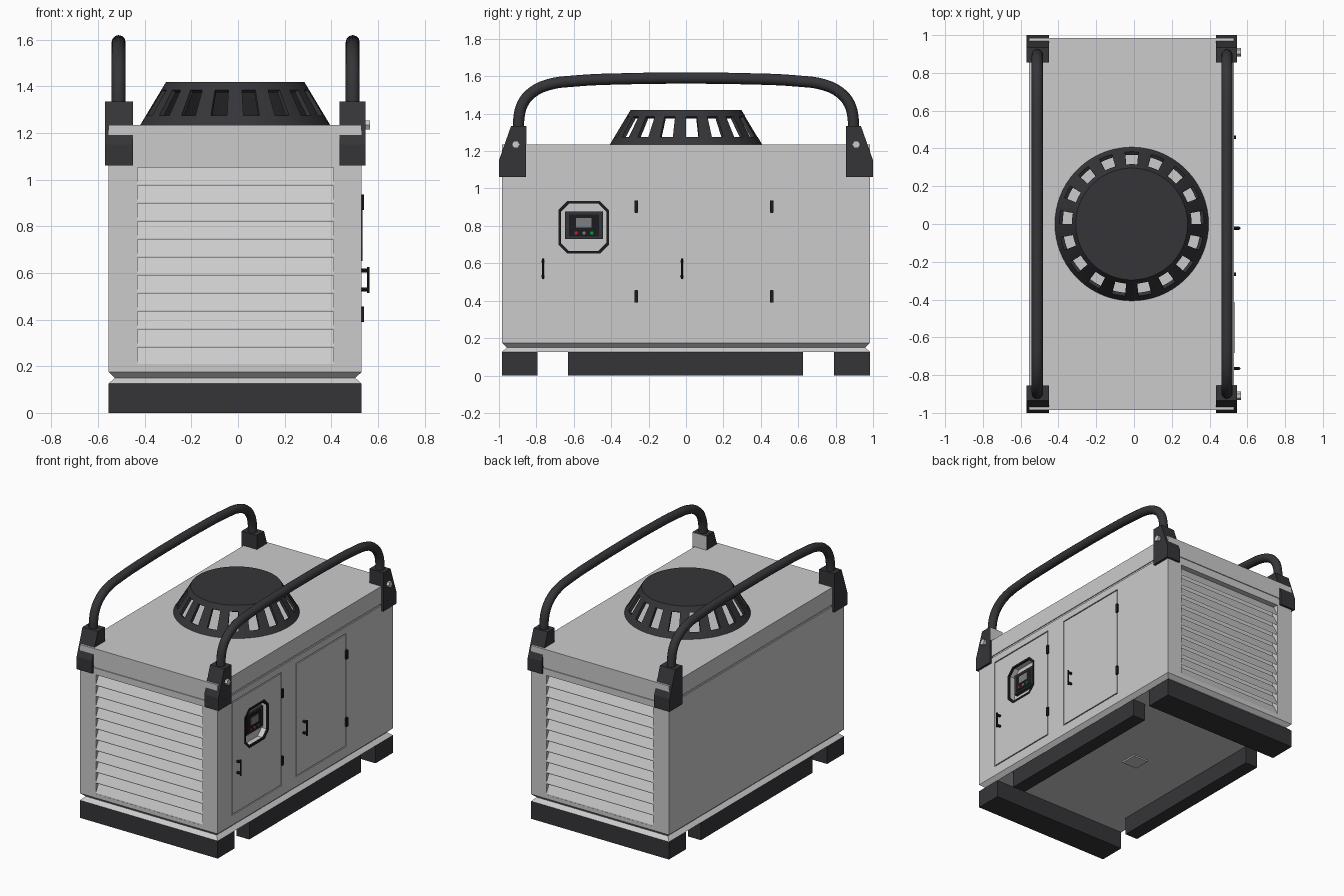
import bpy, bmesh, math
from mathutils import Matrix, Vector

if "Cube" in bpy.data.objects:
    bpy.data.objects.remove(bpy.data.objects["Cube"])

XL, XR, Y = -0.555, 0.53, 0.985      # cabinet sides and half length


def material(name, rgb):
    m = bpy.data.materials.new(name)
    m.diffuse_color = (*rgb, 1)
    m.use_nodes = True
    m.node_tree.nodes["Principled BSDF"].inputs["Base Color"].default_value = m.diffuse_color
    return m


DARK = material("dark_coating", (0.036, 0.035, 0.04))
BLACK = material("black_plastic", (0.012, 0.012, 0.014))
SCREEN = material("screen_grey", (0.2, 0.21, 0.22))
RED = material("red_lamp", (0.6, 0.01, 0.03))
GREEN = material("green_lamp", (0.0, 0.35, 0.03))


def finish(name, bm, mat=None, smooth=False):
    bmesh.ops.recalc_face_normals(bm, faces=bm.faces)
    me = bpy.data.meshes.new(name)
    bm.to_mesh(me)
    bm.free()
    ob = bpy.data.objects.new(name, me)
    bpy.context.collection.objects.link(ob)
    if mat:
        me.materials.append(mat)
    if smooth:
        shade(ob)
    return ob


def shade(ob):
    bpy.ops.object.select_all(action='DESELECT')
    ob.select_set(True)
    bpy.context.view_layer.objects.active = ob
    bpy.ops.object.shade_smooth_by_angle(angle=math.radians(35))


def bake(ob):
    dg = bpy.context.evaluated_depsgraph_get()
    me = bpy.data.meshes.new_from_object(ob.evaluated_get(dg))
    ob.modifiers.clear()
    ob.data = me


def rect(y0, y1, z0, z1):
    return [(y0, z0), (y1, z0), (y1, z1), (y0, z1)]


def octagon(y0, y1, z0, z1, c):
    return [(y0 + c, z0), (y1 - c, z0), (y1, z0 + c), (y1, z1 - c),
            (y1 - c, z1), (y0 + c, z1), (y0, z1 - c), (y0, z0 + c)]


def circle(y, z, r, n):
    return [(y + r * math.cos(2 * math.pi * i / n), z + r * math.sin(2 * math.pi * i / n)) for i in range(n)]


def prism(bm, pts, x0, x1):
    """Extrude a (y, z) profile from x0 to x1."""
    a, b = [[bm.verts.new((x, y, z)) for y, z in pts] for x in (x0, x1)]
    bm.faces.new(a)
    bm.faces.new(b)
    for i in range(len(pts)):
        j = (i + 1) % len(pts)
        bm.faces.new((a[i], a[j], b[j], b[i]))


def ring(bm, outer, inner, x0, x1):
    """Extruded frame between two (y, z) outlines."""
    loops = [[bm.verts.new((x, y, z)) for y, z in pts]
             for pts, x in ((outer, x0), (outer, x1), (inner, x1), (inner, x0))]
    for k in range(4):
        a, b = loops[k], loops[(k + 1) % 4]
        for i in range(len(a)):
            j = (i + 1) % len(a)
            bm.faces.new((a[i], a[j], b[j], b[i]))


def part(name, pts, x0, x1, mat=None, smooth=False):
    bm = bmesh.new()
    prism(bm, pts, x0, x1)
    return finish(name, bm, mat, smooth)


# Cabinet: stacked rectangles giving the bottom V groove and lid seam
bm = bmesh.new()
prev = None
for z, d in ((0.125, 0), (0.15, 0.027), (0.175, 0), (1.098, 0), (1.098, 0.006),
             (1.112, 0.006), (1.112, 0), (1.235, 0)):
    cur = [bm.verts.new((x, y, z)) for x, y in ((XL + d, d - Y), (XR - d, d - Y), (XR - d, Y - d), (XL + d, Y - d))]
    if prev:
        for i in range(4):
            j = (i + 1) % 4
            bm.faces.new((prev[i], prev[j], cur[j], cur[i]))
    else:
        bm.faces.new(cur)
    prev = cur
bm.faces.new(prev)
cabinet = finish("cabinet", bm)

# Cutter: louver recesses, door seams, control window
DOORS = ((-0.825, -0.265), (-0.105, 0.46))
bm = bmesh.new()
for s in (-1, 1):
    prism(bm, rect(s * (Y - 0.05), s * (Y + 0.05), 0.203, 1.052), -0.43, 0.41)
for y0, y1 in DOORS:
    g = 0.007
    ring(bm, rect(y0, y1, 0.245, 1.052), rect(y0 + g, y1 - g, 0.245 + g, 1.052 - g), XR - 0.008, XR + 0.02)
prism(bm, octagon(-0.675, -0.42, 0.66, 0.925, 0.045), XR - 0.05, XR + 0.03)
cutter = finish("cabinet_cutter", bm)
cutter.hide_render = True
mod = cabinet.modifiers.new("cut", 'BOOLEAN')
mod.operation, mod.solver, mod.object = 'DIFFERENCE', 'EXACT', cutter
bake(cabinet)
bpy.data.objects.remove(cutter)

# Louver slats at both ends
for s, name in ((-1, "front_louvers"), (1, "back_louvers")):
    bm = bmesh.new()
    p = 0.849 / 11
    for i in range(11):
        z = 0.203 + i * p
        o, n = s * (Y - 0.001), s * (Y - 0.04)
        top = min(z + p + 0.006, 1.052)
        prism(bm, [(o, z), (o, z + 0.007), (n, top), (n, top - 0.007)], -0.43, 0.41)
    finish(name, bm)

# Skids and drain plate
part("front_skid", rect(-Y, -0.795, 0, 0.125), XL, XR, DARK)
part("back_skid", rect(0.79, Y, 0, 0.125), XL, XR, DARK)
part("right_skid", rect(-0.63, 0.625, 0, 0.125), XR - 0.1, XR, DARK)
part("left_skid", rect(-0.63, 0.625, 0, 0.125), XL, XL + 0.1, DARK)
part("drain_plate", rect(-0.06, 0.06, 0.115, 0.126), -0.07, 0.05)

# Corner brackets, bolts and carry rails
BRACKET = [(1.0, 1.06), (0.855, 1.06), (0.855, 1.335), (0.935, 1.335), (1.0, 1.15)]
for side, x0, x1, xc in (("left", -0.57, -0.45, -0.512), ("right", 0.435, 0.546, 0.492)):
    for s, end in ((-1, "front"), (1, "back")):
        part(f"{end}_{side}_bracket", [(s * y, z) for y, z in BRACKET], x0, x1, DARK)
        if side == "right":
            part(f"{end}_bolt", circle(s * 0.91, 1.235, 0.022, 6), x1, x1 + 0.02)
    half = [(-0.895, 1.3), (-0.893, 1.38), (-0.872, 1.455), (-0.82, 1.515), (-0.735, 1.555), (-0.6, 1.574), (-0.3, 1.587)]
    path = half + [(0, 1.59)] + [(-y, z) for y, z in reversed(half)]
    cu = bpy.data.curves.new("rail_path", 'CURVE')
    cu.dimensions = '3D'
    cu.bevel_depth, cu.bevel_resolution, cu.resolution_u, cu.use_fill_caps = 0.03, 4, 4, True
    sp = cu.splines.new('BEZIER')
    sp.bezier_points.add(len(path) - 1)
    for bp, (y, z) in zip(sp.bezier_points, path):
        bp.co = (xc, y, z)
        bp.handle_left_type = bp.handle_right_type = 'AUTO'
    tmp = bpy.data.objects.new("rail_curve", cu)
    bpy.context.collection.objects.link(tmp)
    me = bpy.data.meshes.new_from_object(tmp.evaluated_get(bpy.context.evaluated_depsgraph_get()))
    bpy.data.objects.remove(tmp)
    rail = bpy.data.objects.new(f"{side}_rail", me)
    bpy.context.collection.objects.link(rail)
    me.materials.clear()
    me.materials.append(DARK)
    shade(rail)
part("bracket_inner_plate", rect(-0.856, -0.852, 1.235, 1.333), 0.437, 0.544)

# Slotted exhaust cowl: 17 openings in a hollow cone
N = 17 * 4
bm = bmesh.new()
rings = []
for z, r in ((1.235, 0.407), (1.275, 0.383), (1.385, 0.317), (1.42, 0.296)):
    rings.append([bm.verts.new((-0.012 + r * math.cos(a), r * math.sin(a), z))
                  for a in (math.pi / 2 + (i - 1) * 2 * math.pi / N for i in range(N))])
for k in range(3):
    for i in range(N):
        if k == 1 and i % 4 < 2:
            continue
        j = (i + 1) % N
        bm.faces.new((rings[k][i], rings[k][j], rings[k + 1][j], rings[k + 1][i]))
bm.faces.new(rings[3])
cowl = finish("exhaust_cowl", bm, DARK)
mod = cowl.modifiers.new("shell", 'SOLIDIFY')
mod.thickness, mod.offset = 0.02, -1
bake(cowl)
shade(cowl)

# Door hinges and handles
for n, ((y0, y1), yh) in enumerate(zip(DOORS, (-0.765, -0.022)), 1):
    for z, pos in ((0.39, "lower"), (0.87, "upper")):
        part(f"door_{n}_{pos}_hinge", octagon(y1 - 0.011, y1 + 0.009, z, z + 0.066, 0.003), XR - 0.005, XR + 0.01, BLACK)
    bm = bmesh.new()
    for z in (0.53, 0.61):
        prism(bm, circle(yh, z, 0.009, 10), XR - 0.003, XR + 0.028)
    bmesh.ops.create_cone(bm, cap_ends=True, segments=10, radius1=0.006, radius2=0.006, depth=0.11,
                          matrix=Matrix.Translation((XR + 0.028, yh, 0.57)))
    finish(f"door_{n}_handle", bm, BLACK, True)

# Control window frame and controller
bm = bmesh.new()
ring(bm, octagon(-0.683, -0.412, 0.652, 0.933, 0.048), octagon(-0.669, -0.426, 0.666, 0.919, 0.043), XR - 0.01, XR + 0.003)
finish("window_frame", bm, BLACK)
part("controller_body", rect(-0.647, -0.443, 0.73, 0.876), 0.478, 0.506, DARK)
part("controller_face", rect(-0.625, -0.465, 0.742, 0.862), 0.5, 0.51, BLACK)
part("controller_screen", rect(-0.587, -0.504, 0.79, 0.843), 0.508, 0.513, SCREEN)
for name, y, m in (("red_button", -0.587, RED), ("grey_button", -0.545, SCREEN), ("green_button", -0.504, GREEN)):
    part(name, circle(y, 0.762, 0.009, 12), 0.508, 0.515, m)
